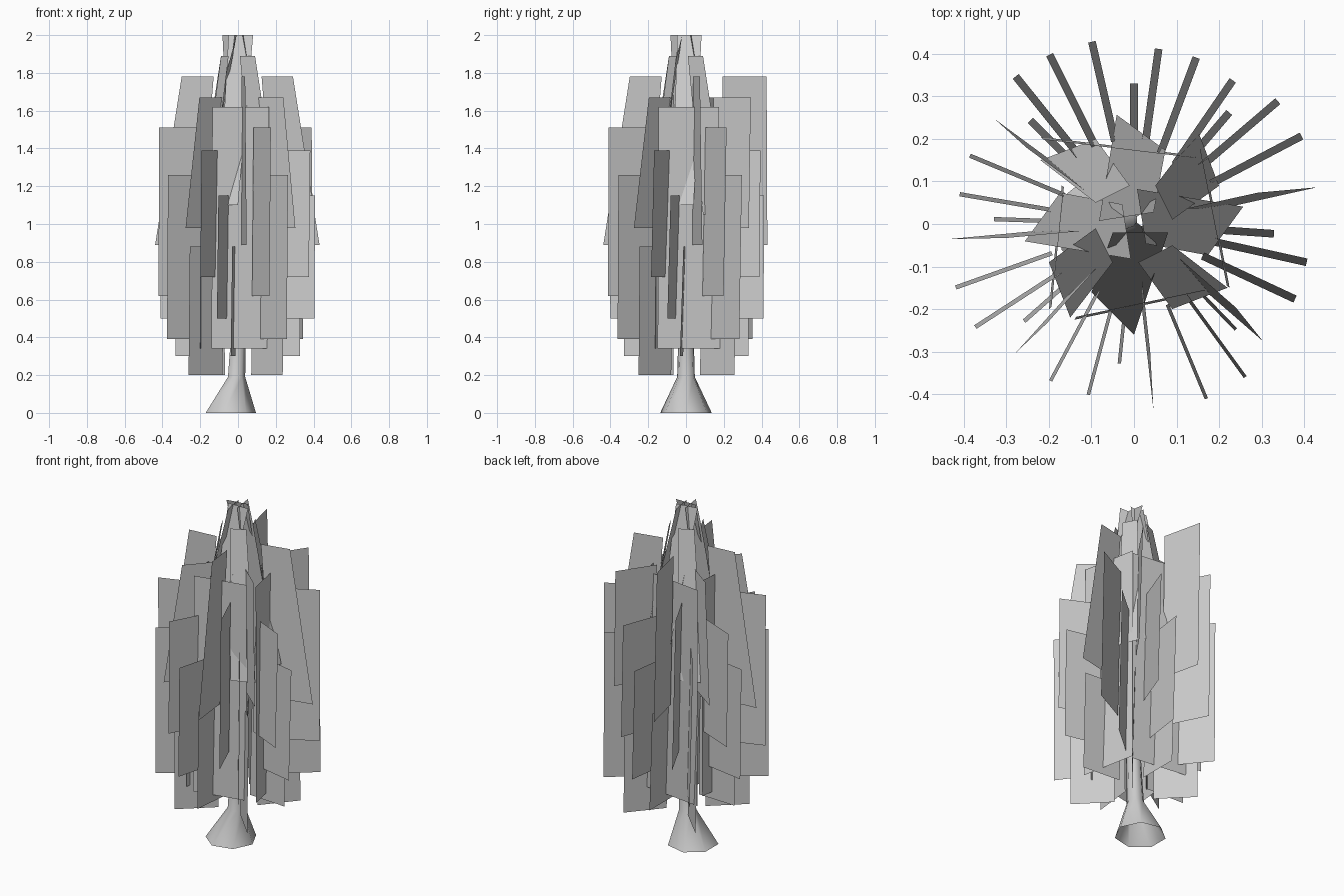
import bpy
from math import sin, cos, pi, radians
from mathutils import Vector, Matrix

if "Cube" in bpy.data.objects:
    bpy.data.objects.remove(bpy.data.objects["Cube"])


def make(name, verts, faces):
    me = bpy.data.meshes.new(name)
    me.from_pydata([tuple(v) for v in verts], [], faces)
    ob = bpy.data.objects.new(name, me)
    bpy.context.collection.objects.link(ob)
    return ob


def make_cards(name, quads):
    """One mesh of loose four-sided cards."""
    verts = [p for q in quads for p in q]
    return make(name, verts, [tuple(range(i, i + 4)) for i in range(0, len(verts), 4)])


# Trunk: flared, slightly bent, open at the base, tapering inside the foliage
SIDES = 7
rings = [(-0.045, 0.0, 0.0, 0.14), (-0.01, 0.0, 0.19, 0.048), (0.0, 0.0, 0.4, 0.042),
         (0.03, 0.01, 0.95, 0.035), (0.02, 0.01, 1.6, 0.015)]
verts = [(x + r * cos(2 * pi * i / SIDES), y + r * sin(2 * pi * i / SIDES), z)
         for x, y, z, r in rings for i in range(SIDES)]
faces = [(a * SIDES + i, a * SIDES + (i + 1) % SIDES,
          (a + 1) * SIDES + (i + 1) % SIDES, (a + 1) * SIDES + i)
         for a in range(len(rings) - 1) for i in range(SIDES)]
trunk = make("trunk", verts, faces)
trunk.data.shade_smooth()

# Radial leaf cards, repeated each quarter: radius, bottom z, top z, slant of top
card_types = [(0.41, 0.98, 1.67, 0.10), (0.418, 0.72, 1.39, 0), (0.416, 0.50, 1.15, 0),
              (0.33, 0.30, 0.88, 0), (0.44, 0.89, 1.78, 0.14), (0.445, 0.62, 1.51, 0),
              (0.445, 0.39, 1.26, 0), (0.345, 0.20, 0.88, 0)]
# Their directions in degrees: front, right, back, left quarter
angles = [[228, 242, 255, 264, 276.5, 292.5, 306, 314],
          [319, 335, 347.5, 356, 12.5, 27.7, 40.5, 49.5],
          [55.5, 69.5, 82, 90, 103, 116.5, 128.7, 135],
          [143.7, 157.4, 170.3, 178, 185.3, 199.6, 213, 221.5]]
thickness = [0.004, 0.009, 0.009, 0.005]
quads = []
for k in range(4):
    for (r, z0, z1, slant), deg in zip(card_types, angles[k]):
        s = 0 if k == 2 else slant          # back cards keep straight edges
        a = radians(deg)
        d = Vector((cos(a), sin(a), 0))
        t = Vector((-sin(a), cos(a), 0)) * thickness[k]
        lo, hi = Vector((0, 0, z0)) - t, Vector((0, 0, z1)) + t
        inner = r - 0.24
        quads.append([d * inner + lo, d * r + lo, d * (r - s) + hi, d * (inner - s * 0.5) + hi])
make_cards("outer_leaf_cards", quads)

# Tangential panels round the core: start and end of each in plan
plan = [((-0.14, -0.225), (0.17, -0.16)), ((0.225, -0.15), (0.16, 0.18)),
        ((0.15, 0.16), (-0.22, 0.205)), ((-0.17, 0.09), (-0.2, -0.2))]
make_cards("core_leaf_panels",
           [[(*p, 0.34), (*q, 0.34), (q[0] * 0.97, q[1] * 0.97, 1.62), (p[0] * 0.97, p[1] * 0.97, 1.62)]
            for p, q in plan])

# Crown panels leaning in to the tip
tall = [(-0.10, -0.16, 1.10), (0.0, -0.26, 1.10), (0.08, -0.02, 2.0), (-0.05, -0.02, 2.0)]
short = [(0.09, -0.20, 1.05), (0.22, -0.15, 1.05), (0.09, -0.05, 1.89), (0.01, -0.09, 1.89)]
quads = []
for k in range(4):
    for quad, extra in ((tall, 9 if k else 0), (short, 0)):
        m = Matrix.Rotation(radians(90 * k + extra), 3, 'Z')
        quads.append([m @ Vector(p) for p in quad])
make_cards("crown_leaf_panels", quads)
